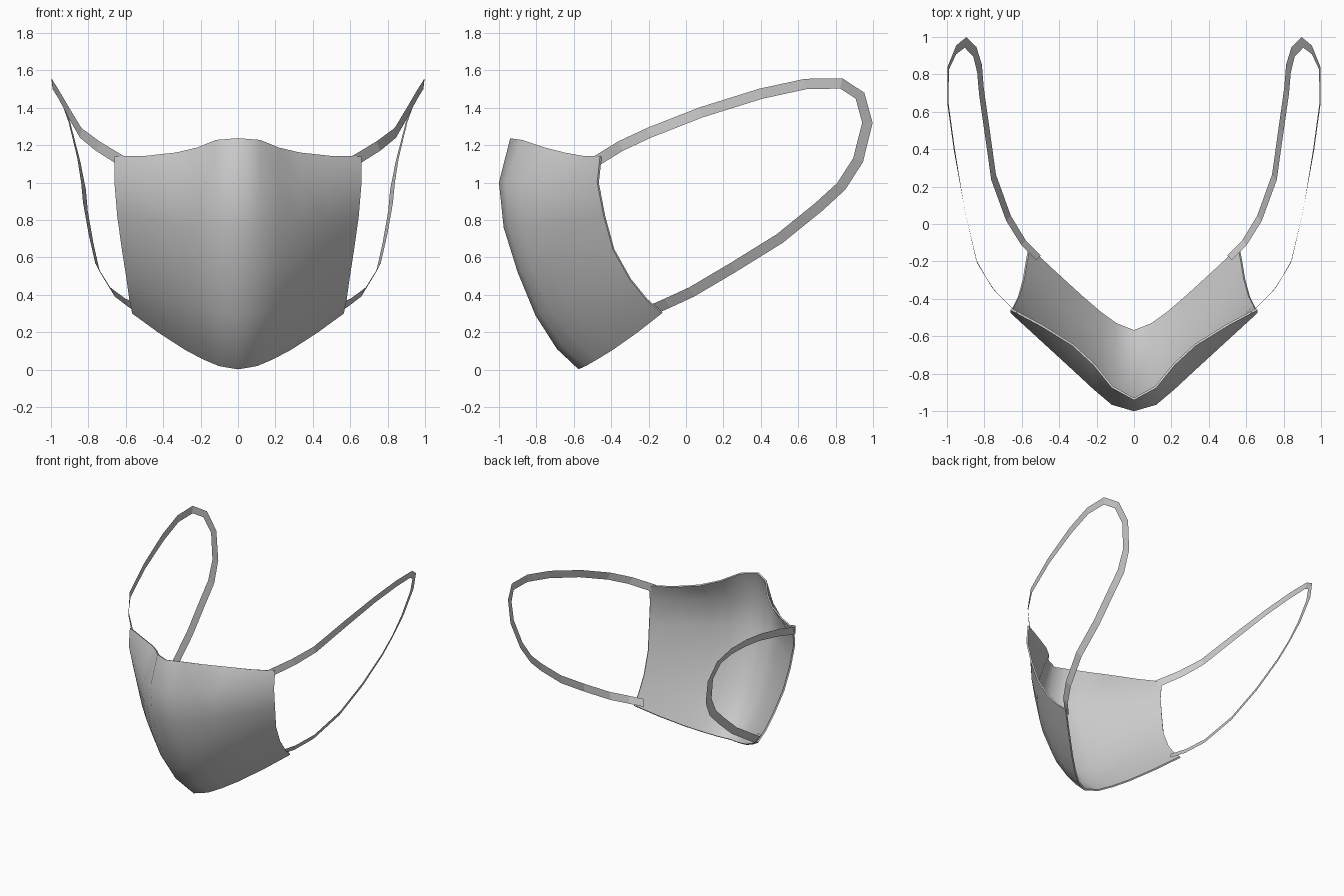
import bpy
from math import sin, pi
from mathutils import Vector

if "Cube" in bpy.data.objects:
    bpy.data.objects.remove(bpy.data.objects["Cube"])


def make_object(name, verts, faces):
    mesh = bpy.data.meshes.new(name)
    mesh.from_pydata(verts, [], faces)
    mesh.update()
    obj = bpy.data.objects.new(name, mesh)
    bpy.context.collection.objects.link(obj)
    return obj


def strip_faces(rows, cols):
    return [(r * cols + c, (r + 1) * cols + c, (r + 1) * cols + c + 1, r * cols + c + 1)
            for r in range(rows - 1) for c in range(cols - 1)]


# Face cover: centre profile (y, z), side edge (x, y, z), both top to bottom
centre = [(-.94, 1.237), (-1, 1.0), (-.975, .76), (-.9, .52),
          (-.805, .29), (-.69, .11), (-.575, .002)]
edge = [(.66, -.46, 1.14), (.66, -.475, 1.0), (.645, -.44, .82), (.62, -.39, .64),
        (.595, -.30, .48), (.58, -.21, .37), (.565, -.13, .30)]

# Offsets (y, z) from a straight line, centre to side, for top, middle and bottom rows
steps = [0, .18, .33, .5, .75, 1]
top = [(0, 0), (-.022, .008), (.028, -.018), (.05, -.028), (.032, -.022), (0, 0)]
middle = [(0, 0), (-.06, 0), (-.055, 0), (-.04, 0), (-.02, 0), (0, 0)]
bottom = [(0, 0), (-.04, -.036), (-.045, -.045), (-.038, -.045), (-.02, -.028), (0, 0)]
fullness = [0, .02, .042, .052, .046, 0]     # extra cheek bulge half way down

verts = []
last = len(centre) - 1
for r, ((cy, cz), e) in enumerate(zip(centre, edge)):
    t = max(0, (r - 1) / (last - 1))
    half = []
    for i, u in enumerate(steps):
        p = Vector((0, cy, cz)).lerp(Vector(e), u)
        if r == 0:
            off = Vector(top[i])
        else:
            off = Vector(middle[i]).lerp(Vector(bottom[i]), t)
        half.append((p.x, p.y + off.x - fullness[i] * sin(pi * t), p.z + off.y))
    verts += [(-x, y, z) for x, y, z in half[:0:-1]] + half

cover = make_object("face_cover", verts, strip_faces(len(centre), 2 * len(steps) - 1))
solid = cover.modifiers.new("thickness", 'SOLIDIFY')
solid.thickness = .012
solid.offset = -1
bpy.context.view_layer.objects.active = cover
cover.select_set(True)
bpy.ops.object.modifier_apply(modifier=solid.name)
bpy.ops.object.shade_smooth_by_angle(angle=1.2)

# Ear loops: flat ribbon swept along a path, upper end to lower end
path = [Vector(p) for p in [
    (.625, -.475, 1.118), (.75, -.35, 1.195), (.84, -.2, 1.265), (.905, .08, 1.375),
    (.96, .4, 1.475), (.993, .64, 1.527), (.993, .83, 1.53), (.95, .93, 1.465),
    (.90, .97, 1.32), (.85, .92, 1.12), (.825, .83, .98), (.815, .71, .87),
    (.785, .5, .70), (.75, .25, .545), (.67, .03, .415), (.59, -.1, .355), (.51, -.18, .32)]]
width = .056
ribbon = []
for i, p in enumerate(path):
    d = path[min(i + 1, len(path) - 1)] - path[max(i - 1, 0)]
    out = Vector((0, -d.z, d.y)).normalized() * width / 2
    if i < 6:       # upper strand hangs vertically
        out.x = out.y * d.x / d.y + (.003 if i > 3 else 0)
    else:           # lower strand leans outwards
        out.x = .004 - .0165 * min(1, (i - 6) / 4)
    ribbon += [p - out, p + out]

for name, s in (("right_ear_loop", 1), ("left_ear_loop", -1)):
    make_object(name, [(s * v.x, v.y, v.z) for v in ribbon], strip_faces(len(path), 2))
